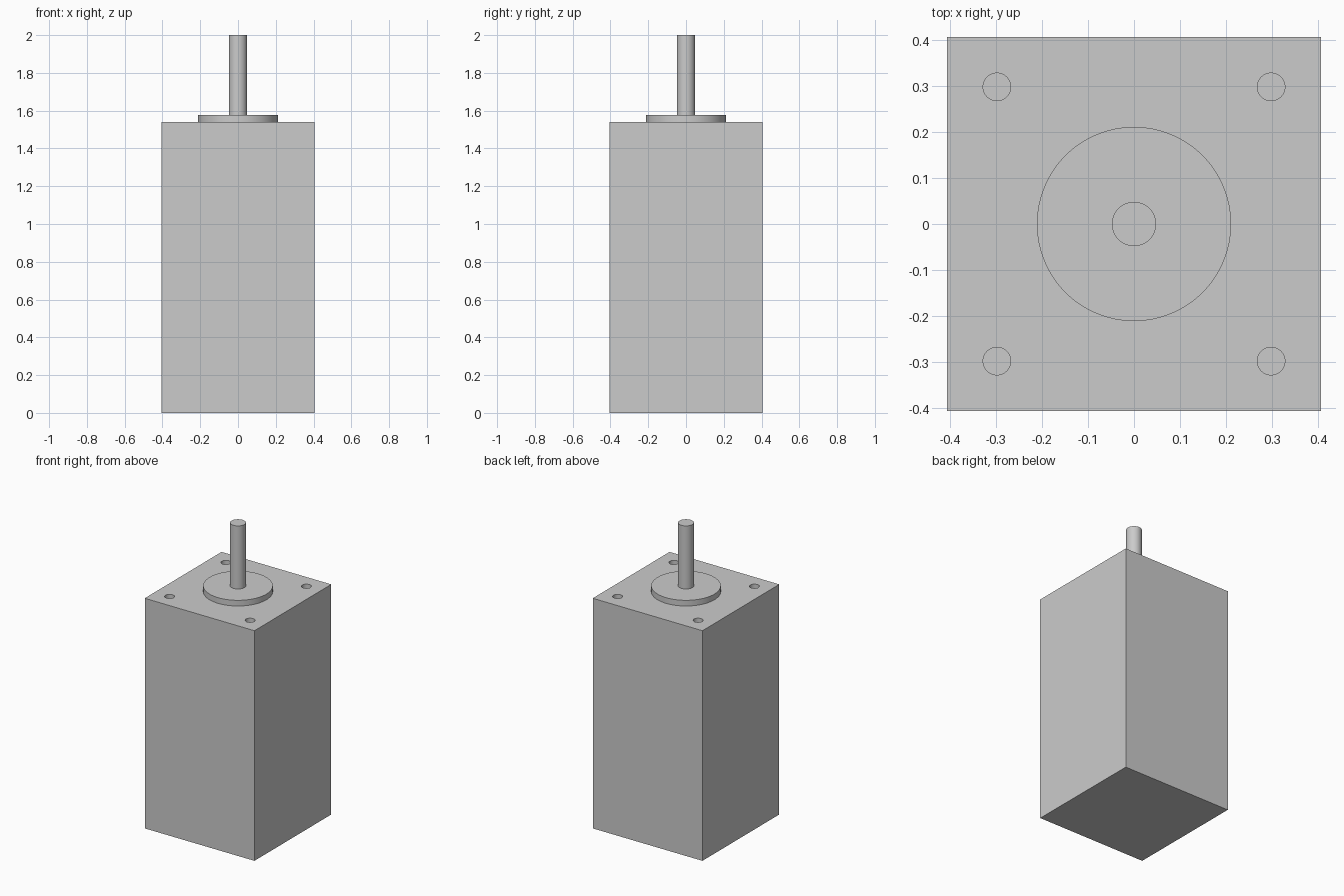
import bpy
import math

cube = bpy.data.objects.get("Cube")
if cube:
    bpy.data.objects.remove(cube, do_unlink=True)

HALF, BODY_TOP, BOSS_TOP, SHAFT_TOP = 0.406, 1.54, 1.578, 2.0
HOLE_OFFSET, HOLE_DEPTH = 0.298, 0.086

metal = bpy.data.materials.new("light grey metal")
metal.use_nodes = True
colour = (0.6, 0.6, 0.6, 1)
metal.diffuse_color = colour
metal.node_tree.nodes["Principled BSDF"].inputs["Base Color"].default_value = colour


def cylinder(name, radius, bottom, top, x=0, y=0, sides=64):
    bpy.ops.mesh.primitive_cylinder_add(
        vertices=sides, radius=radius, depth=top - bottom,
        location=(x, y, (bottom + top) / 2))
    obj = bpy.context.object
    obj.name = name
    obj.data.materials.append(metal)
    bpy.ops.object.shade_smooth_by_angle(angle=math.radians(30))
    return obj


# Square motor housing
bpy.ops.mesh.primitive_cube_add(size=1, location=(0, 0, BODY_TOP / 2))
housing = bpy.context.object
housing.name = "motor_housing"
housing.scale = (2 * HALF, 2 * HALF, BODY_TOP)
bpy.ops.object.transform_apply(location=False, rotation=False, scale=True)
housing.data.materials.append(metal)

# Blind mounting holes in the four corners
for x in (-HOLE_OFFSET, HOLE_OFFSET):
    for y in (-HOLE_OFFSET, HOLE_OFFSET):
        cutter = cylinder("hole_cutter", 0.03, BODY_TOP - HOLE_DEPTH,
                          BODY_TOP + 0.05, x, y, 48)
        cutter.hide_render = True
        cut = housing.modifiers.new("mounting_hole", 'BOOLEAN')
        cut.operation = 'DIFFERENCE'
        cut.solver = 'EXACT'
        cut.object = cutter
        bpy.context.view_layer.objects.active = housing
        bpy.ops.object.modifier_apply(modifier=cut.name)
        bpy.data.objects.remove(cutter, do_unlink=True)

bpy.ops.object.select_all(action='DESELECT')
housing.select_set(True)
bpy.context.view_layer.objects.active = housing
bpy.ops.object.shade_smooth_by_angle(angle=math.radians(30))

# Pilot boss and output shaft
cylinder("pilot_boss", 0.211, BODY_TOP, BOSS_TOP, sides=96)
cylinder("output_shaft", 0.048, BOSS_TOP, SHAFT_TOP)
